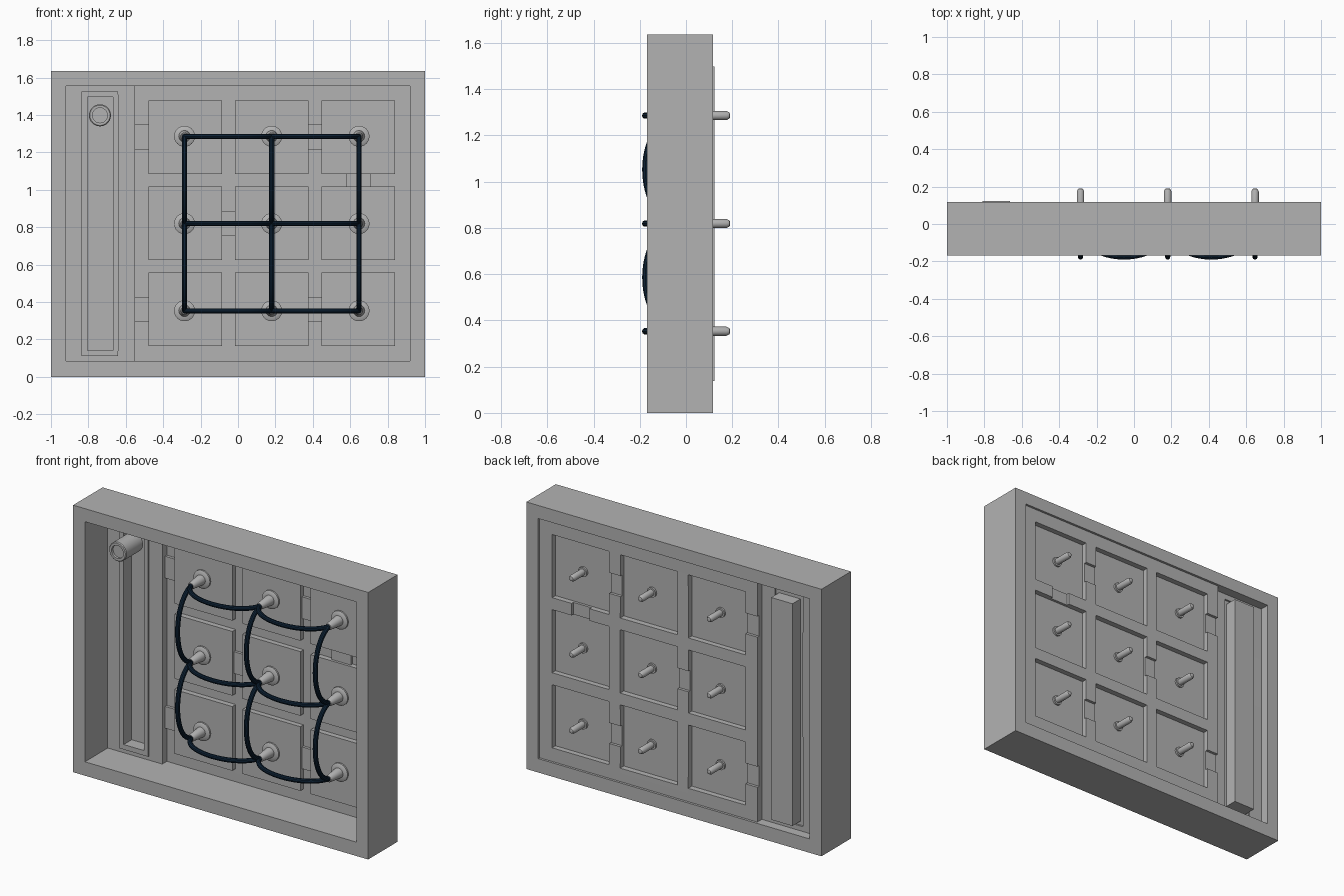
import bpy, bmesh, math

if "Cube" in bpy.data.objects:
    bpy.data.objects.remove(bpy.data.objects["Cube"])

def material(name, rgb):
    m = bpy.data.materials.new(name)
    m.diffuse_color = (*rgb, 1)
    m.use_nodes = True
    m.node_tree.nodes["Principled BSDF"].inputs["Base Color"].default_value = m.diffuse_color
    return m

GREY = material("plain grey", (0.45, 0.45, 0.45))
NAVY = material("dark navy", (0.004, 0.016, 0.036))

def add(name, data, mat, loc=(0, 0, 0)):
    ob = bpy.data.objects.new(name, data)
    ob.location = loc
    if not data.materials:
        data.materials.append(mat)
    bpy.context.collection.objects.link(ob)
    return ob

def finish(bm, name):
    bmesh.ops.recalc_face_normals(bm, faces=bm.faces)
    me = bpy.data.meshes.new(name)
    bm.to_mesh(me)
    bm.free()
    return me

X0, X1, Z0, Z1 = -0.92, 0.92, 0.085, 1.556      # frame opening
COLS = (-0.281, 0.18, 0.643)                    # tile centres
ROWS = (0.361, 0.821, 1.281)
H = 0.195                                       # tile half size
PX = (-0.286, 0.18, 0.647)                      # post centres
PZ = (0.353, 0.819, 1.286)

# Outer frame: rectangular ring extruded front to back
bm = bmesh.new()
rings = []
for y in (-0.168, 0.117):
    for a, b, c, d in ((-1, 1, 0, 1.636), (X0, X1, Z0, Z1)):
        rings.append([bm.verts.new(p) for p in ((a, y, c), (b, y, c), (b, y, d), (a, y, d))])
fo, fi, bo, bi = rings
for p, q in ((fo, fi), (fi, bi), (bi, bo), (bo, fo)):
    for i in range(4):
        j = (i + 1) % 4
        bm.faces.new((p[i], p[j], q[j], q[i]))
add("outer_frame", finish(bm, "outer_frame"), GREY)

# Embossed sheet: rectangles (x0, x1, z0, z1, y), later ones override earlier
SPLIT = -0.553
regions = [(X0, X1, Z0, Z1, 0.100),
           (X0, SPLIT, Z0, Z1, 0.056),
           (-0.834, -0.642, 0.112, 1.524, 0.045),
           (-0.807, -0.666, 0.139, 1.497, 0.1225)]
regions += [(c - H, c + H, r - H, r + H, 0.067) for c in COLS for r in ROWS]
for r in (ROWS[0], ROWS[2]):                    # linking notches
    regions.append((SPLIT, COLS[0] - H, r - 0.065, r + 0.065, 0.083))
    regions.append((COLS[1] + H, COLS[2] - H, r - 0.065, r + 0.065, 0.083))
regions.append((COLS[0] + H, COLS[1] - H, ROWS[1] - 0.065, ROWS[1] + 0.065, 0.083))
regions.append((COLS[2] - 0.063, COLS[2] + 0.063, ROWS[1] + H, ROWS[2] - H, 0.083))

xs = sorted({round(v, 4) for g in regions for v in g[:2]})
zs = sorted({round(v, 4) for g in regions for v in g[2:4]})
ys = sorted({g[4] for g in regions})

def level(i, k):
    x, z = (xs[i] + xs[i + 1]) / 2, (zs[k] + zs[k + 1]) / 2
    return [g[4] for g in regions if g[0] < x < g[1] and g[2] < z < g[3]][-1]

bm = bmesh.new()
cache = {}
def vert(*p):
    if p not in cache:
        cache[p] = bm.verts.new(p)
    return cache[p]

def wall(a, b, y0, y1):
    # step between two levels, split at every level so the sheet stays joined
    span = [y for y in ys if min(y0, y1) <= y <= max(y0, y1)]
    for u, v in zip(span, span[1:]):
        bm.faces.new((vert(a[0], u, a[1]), vert(b[0], u, b[1]),
                      vert(b[0], v, b[1]), vert(a[0], v, a[1])))

nx, nz = len(xs) - 1, len(zs) - 1
for i in range(nx):
    for k in range(nz):
        y = level(i, k)
        a, b, c, d = xs[i], xs[i + 1], zs[k], zs[k + 1]
        bm.faces.new((vert(a, y, c), vert(b, y, c), vert(b, y, d), vert(a, y, d)))
        if i + 1 < nx:
            wall((b, c), (b, d), y, level(i + 1, k))
        if k + 1 < nz:
            wall((a, d), (b, d), y, level(i, k + 1))
bmesh.ops.recalc_face_normals(bm, faces=bm.faces)
bmesh.ops.dissolve_limit(bm, angle_limit=0.01, verts=bm.verts, edges=bm.edges)
sheet = add("embossed_sheet", finish(bm, "embossed_sheet"), GREY)
mod = sheet.modifiers.new("thickness", 'SOLIDIFY')
mod.thickness = 0.006
mod.offset = 0

# Turned parts: (radius, y) profile spun round the y axis
def lathe(name, profile, n=24):
    bm = bmesh.new()
    rings = [[bm.verts.new((r * math.cos(t * math.tau / n), y, r * math.sin(t * math.tau / n)))
              for t in range(n)] for r, y in profile]
    for p, q in zip(rings, rings[1:]):
        for i in range(n):
            j = (i + 1) % n
            bm.faces.new((p[i], p[j], q[j], q[i]))
    bm.faces.new(rings[0])
    bm.faces.new(rings[-1])
    return finish(bm, name)

post = lathe("post", [(0.018, -0.05), (0.021, -0.045), (0.031, 0.048), (0.045, 0.05),
                      (0.056, 0.056), (0.056, 0.066)])
peg = lathe("peg", [(0.03, 0.066), (0.03, 0.08), (0.02, 0.08), (0.02, 0.175),
                    (0.013, 0.188), (0.008, 0.19)])
knob = lathe("knob", [(0.04, -0.098), (0.04, -0.113), (0.054, -0.113), (0.059, -0.108), (0.059, 0.05)])
turned = [add("corner_knob", knob, GREY, (-0.738, 0, 1.398))]
for x in PX:
    for z in PZ:
        turned.append(add("front_post", post, GREY, (x, 0, z)))
        turned.append(add("back_peg", peg, GREY, (x, 0, z)))

# Cables bowing forward between neighbouring posts
def cables(name, pairs):
    cu = bpy.data.curves.new(name, 'CURVE')
    cu.dimensions = '3D'
    cu.bevel_depth = 0.014
    cu.bevel_resolution = 3
    cu.resolution_u = 20
    cu.use_fill_caps = True
    for (ax, az), (bx, bz) in pairs:
        sp = cu.splines.new('BEZIER')
        sp.bezier_points.add(1)
        for p, (x, z), (ox, oz) in zip(sp.bezier_points, ((ax, az), (bx, bz)), ((bx, bz), (ax, az))):
            h = (x + (ox - x) * 0.11, -0.22, z + (oz - z) * 0.11)
            p.handle_left_type = p.handle_right_type = 'FREE'
            p.co = (x, -0.045, z)
            p.handle_left = p.handle_right = h
    return add(name, cu, NAVY)

wires = [cables("horizontal_cables", [((PX[i], z), (PX[i + 1], z)) for z in PZ for i in (0, 1)]),
         cables("vertical_cables", [((x, PZ[i]), (x, PZ[i + 1])) for x in PX for i in (0, 1)])]

def select(obs):
    bpy.ops.object.select_all(action='DESELECT')
    for ob in obs:
        ob.select_set(True)
    bpy.context.view_layer.objects.active = obs[0]

select(wires)
bpy.ops.object.convert(target='MESH')
select(turned + list(bpy.context.selected_objects))
bpy.ops.object.shade_smooth_by_angle(angle=math.radians(35))
